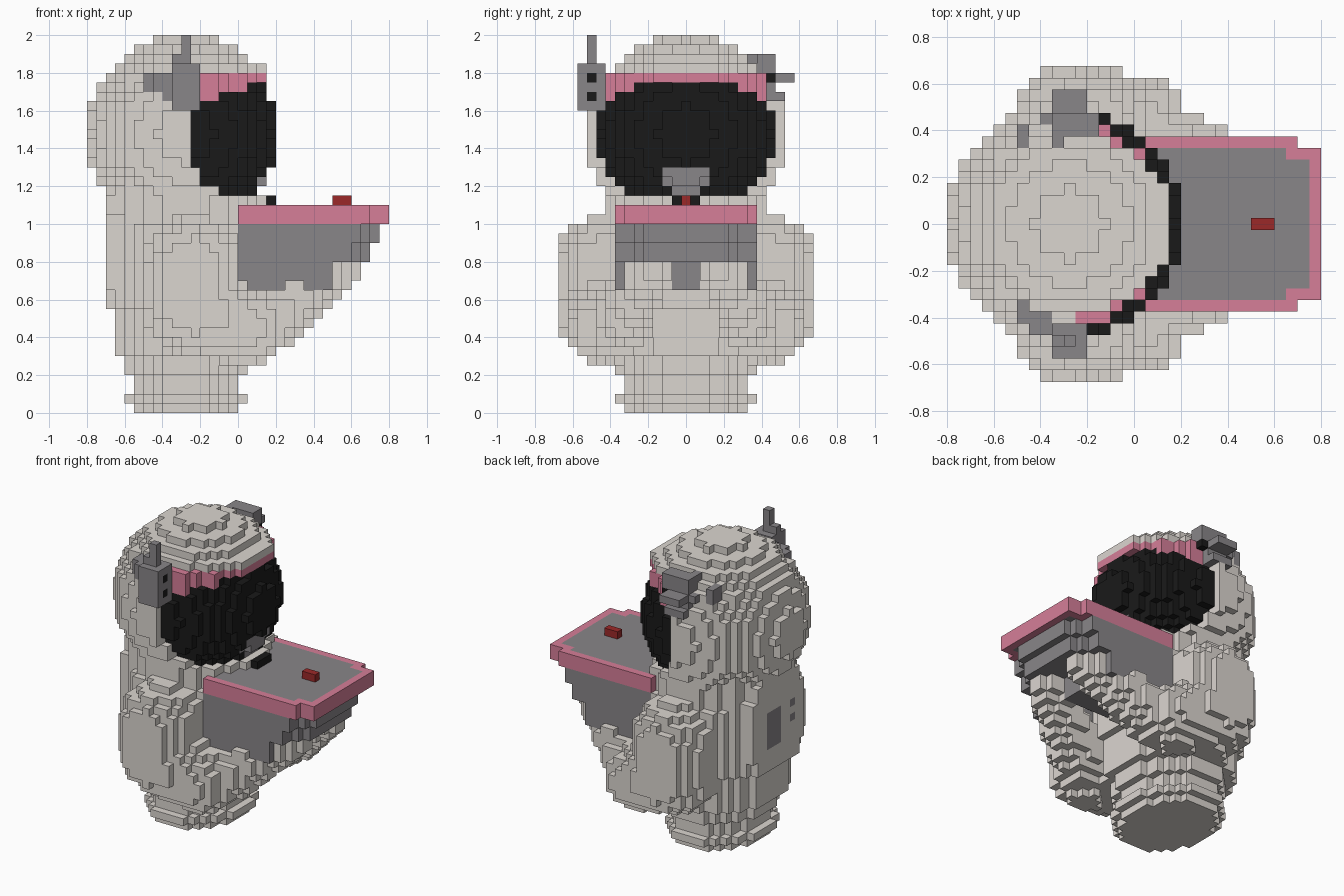
import bpy
import bmesh
from mathutils import Vector

if "Cube" in bpy.data.objects:
    bpy.data.objects.remove(bpy.data.objects["Cube"])

V = 0.05                              # block edge
NX, NY, NZ = 32, 27, 40               # grid size
AXIS = -0.275                         # body axis in x
HEAD = Vector((AXIS, 0, 1.475))


def material(name, rgb):
    m = bpy.data.materials.new(name)
    m.use_nodes = True
    col = (*rgb, 1)
    m.diffuse_color = col
    bsdf = m.node_tree.nodes["Principled BSDF"]
    bsdf.inputs["Base Color"].default_value = col
    bsdf.inputs["Roughness"].default_value = 0.9
    return m


BEIGE = material("warm beige", (0.71, 0.67, 0.63))
GREY = material("mid grey", (0.25, 0.238, 0.25))
PINK = material("dusty pink", (0.67, 0.21, 0.315))
BLACK = material("near black", (0.01, 0.01, 0.01))
RED = material("dark red", (0.33, 0.022, 0.022))

cells = {}                            # block index -> part name
colours = {}                          # part name -> material


def centre(c):
    return Vector(((c[0] - NX / 2 + 0.5) * V, (c[1] - NY / 2 + 0.5) * V, (c[2] + 0.5) * V))


GRID = [(i, j, k) for i in range(NX) for j in range(NY) for k in range(NZ)]
POINTS = {c: centre(c) for c in GRID}


def fill(name, mat, rule):
    """Claim every block whose centre satisfies the rule."""
    colours[name] = mat
    for c, p in POINTS.items():
        if rule(p):
            cells[c] = name


def box(x0, x1, y0, y1, z0, z1):
    return lambda p: x0 < p.x < x1 and y0 < p.y < y1 and z0 < p.z < z1


def either(*rules):
    return lambda p: any(r(p) for r in rules)


def limb(joints, side):
    """Chain of tapered capsules, mirrored across y by side."""
    def rule(p):
        q = Vector((p.x, p.y * side, p.z))
        for (a, ra), (b, rb) in zip(joints, joints[1:]):
            d = b - a
            t = min(1, max(0, (q - a).dot(d) / d.length_squared))
            if (q - a - d * t).length <= ra + (rb - ra) * t:
                return True
        return False
    return rule


# Torso: stacked oval rings as (top height, half depth)
RINGS = [(0.05, 0.275), (0.1, 0.325), (0.2, 0.275), (0.3, 0.325), (0.55, 0.375), (1.15, 0.425)]


def torso(p):
    for top, r in RINGS:
        if p.z < top:
            ry = r + (0.05 if p.z < 1 else 0)
            return ((p.x - AXIS) / r) ** 2 + (p.y / ry) ** 2 <= 1
    return False


fill("torso", BEIGE, torso)
fill("backpack", BEIGE, either(
    box(-0.7, -0.4, -0.275, 0.275, 0.65, 1.05),
    box(-0.7, -0.4, -0.225, 0.225, 0.55, 1.15)))

# Arms reaching forward under the tray: shoulder, upper arm, elbow, forearm, hand
JOINTS = [(Vector((-0.24, 0.43, 0.78)), 0.265), (Vector((-0.24, 0.43, 0.57)), 0.265),
          (Vector((0.03, 0.44, 0.45)), 0.2), (Vector((0.13, 0.36, 0.46)), 0.165),
          (Vector((0.52, 0.185, 0.77)), 0.12)]
fill("front_arm", BEIGE, limb(JOINTS, -1))
fill("back_arm", BEIGE, limb(JOINTS, 1))


# Helmet with inset visor and pink brow band under a small peak
def face_side(p):
    return p.x > -0.25 + max(0, 1.3 - p.z)


def in_ball(p, r):
    return (p - HEAD).length <= r


def brow(p):
    low = 1.75 - 0.5 * max(0, abs(p.y) - 0.225)
    return (p - HEAD).xy.length < 0.429 and p.x > -0.25 and low < p.z < 1.8


def peak(p):
    return p.x > -0.25 and 1.8 < p.z < 1.85 and ((p.x - AXIS) / 0.44) ** 2 + (p.y / 0.39) ** 2 <= 1


fill("helmet", BEIGE, lambda p: in_ball(p, 0.523) and (p.z > 1.75 or not face_side(p)))
fill("helmet_peak", BEIGE, peak)
fill("visor", BLACK, lambda p: in_ball(p, 0.475) and face_side(p) and p.z < 1.75)
fill("brow_band", PINK, brow)
fill("mouthpiece", GREY, lambda p: in_ball(p, 0.475) and p.x > 0
     and ((abs(p.y) < 0.12 and 1.2 < p.z < 1.3) or (abs(p.y) < 0.07 and 1.15 < p.z < 1.2)))
fill("chin_clip", BLACK, box(0.15, 0.2, -0.075, 0.075, 1.1, 1.15))

# Radio with aerial on the front side of the helmet
fill("radio", GREY, either(
    box(-0.35, -0.2, -0.575, -0.425, 1.6, 1.85),
    box(-0.4, -0.35, -0.475, -0.375, 1.65, 1.8),
    box(-0.45, -0.35, -0.475, -0.375, 1.7, 1.8),
    box(-0.5, -0.45, -0.425, -0.325, 1.7, 1.8)))
fill("aerial", GREY, either(
    box(-0.35, -0.25, -0.525, -0.475, 1.85, 1.9),
    box(-0.3, -0.25, -0.525, -0.475, 1.85, 2)))
fill("radio_lights", BLACK, either(
    box(-0.25, -0.2, -0.525, -0.475, 1.75, 1.8),
    box(-0.25, -0.2, -0.525, -0.475, 1.65, 1.7)))

# Camera on the back side of the helmet
fill("camera", GREY, either(
    box(-0.35, -0.15, 0.375, 0.475, 1.75, 1.9),
    box(-0.35, -0.3, 0.325, 0.375, 1.85, 1.9),
    box(-0.35, -0.2, 0.475, 0.575, 1.75, 1.8),
    box(-0.35, -0.2, 0.425, 0.475, 1.65, 1.75),
    box(-0.35, -0.2, 0.475, 0.525, 1.65, 1.7),
    box(-0.4, -0.35, 0.425, 0.475, 1.75, 1.8),
    box(-0.5, -0.45, 0.325, 0.425, 1.75, 1.85)))
fill("camera_lens", BLACK, box(-0.2, -0.15, 0.425, 0.475, 1.75, 1.8))


# Console below the tray: rounded upper body, side walls, centre post
def console(p):
    y = abs(p.y)
    if p.x < 0 or y > 0.375 or not 0.6 < p.z < 1:
        return False
    if p.z > 0.8:
        reach = 0.75 if p.z > 0.9 else 0.7
        return p.x < reach - max(0, y - 0.225)
    wall = y > 0.275 and (p.z > 0.65 or p.x < 0.2)
    post = y < 0.075 and p.z > 0.65
    return p.x < 0.5 and (wall or post)


def tray(p):
    y = abs(p.y)
    return 0 < p.x and 1 < p.z < 1.1 and y < (0.375 if p.x < 0.7 else 0.325)


def tray_top(p):
    return tray(p) and p.x < 0.75 and abs(p.y) < (0.325 if p.x < 0.65 else 0.275)


def outside_body(rule):
    return lambda p: rule(p) and not torso(p)


fill("console", GREY, console)
fill("tray_rim", PINK, tray)
fill("tray_top", GREY, outside_body(tray_top))
fill("tray_button", RED, box(0.5, 0.6, -0.025, 0.025, 1.1, 1.15))

# Hatch and ports flush in the backpack
fill("back_hatch", GREY, box(-0.7, -0.65, -0.025, 0.125, 0.7, 0.95))
fill("back_ports", GREY, either(
    box(-0.7, -0.65, -0.175, -0.125, 0.9, 0.95),
    box(-0.7, -0.65, -0.175, -0.125, 0.8, 0.85)))


# Skin every part with the outward faces of its blocks
def skin(name):
    bm = bmesh.new()
    verts = {}

    def vert(key):
        if key not in verts:
            verts[key] = bm.verts.new(((key[0] - NX / 2) * V, (key[1] - NY / 2) * V, key[2] * V))
        return verts[key]

    for c in [c for c, part in cells.items() if part == name]:
        for axis in range(3):
            for sign in (0, 1):
                n = list(c)
                n[axis] += 1 if sign else -1
                if tuple(n) in cells:
                    continue
                u, w = (axis + 1) % 3, (axis + 2) % 3
                loop = []
                for du, dw in ((0, 0), (1, 0), (1, 1), (0, 1)):
                    k = list(c)
                    k[axis] += sign
                    k[u] += du
                    k[w] += dw
                    loop.append(vert(tuple(k)))
                bm.faces.new(loop if sign else loop[::-1])
    if bm.faces:
        mesh = bpy.data.meshes.new(name)
        bm.to_mesh(mesh)
        mesh.materials.append(colours[name])
        bpy.context.collection.objects.link(bpy.data.objects.new(name, mesh))
    bm.free()


for part_name in colours:
    skin(part_name)
